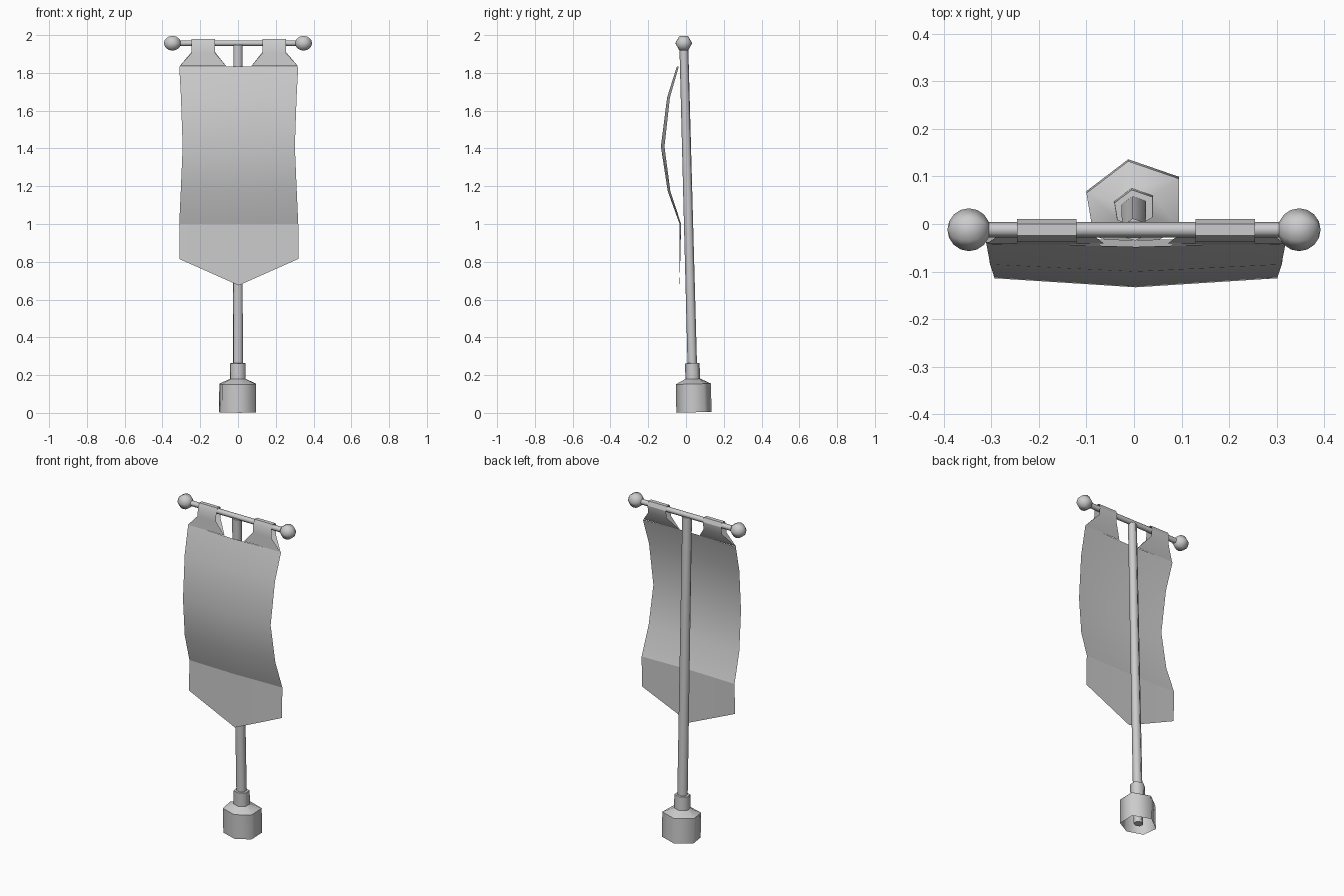
import bpy, bmesh, math
from mathutils import Matrix

if "Cube" in bpy.data.objects:
    bpy.data.objects.remove(bpy.data.objects["Cube"])

def finish(name, bm, angle, recalc=True):
    if recalc:
        bmesh.ops.recalc_face_normals(bm, faces=bm.faces)
    me = bpy.data.meshes.new(name)
    bm.to_mesh(me)
    bm.free()
    ob = bpy.data.objects.new(name, me)
    bpy.context.collection.objects.link(ob)
    bpy.ops.object.select_all(action='DESELECT')
    ob.select_set(True)
    bpy.context.view_layer.objects.active = ob
    bpy.ops.object.shade_smooth_by_angle(angle=math.radians(angle))
    return ob

def grid(name, rows, angle):
    """Sheet through equally long rows of points."""
    bm = bmesh.new()
    vs = [[bm.verts.new(p) for p in r] for r in rows]
    for a, b in zip(vs, vs[1:]):
        for i in range(len(a) - 1):
            bm.faces.new((a[i], b[i], b[i + 1], a[i + 1]))
    return finish(name, bm, angle, recalc=False)

# Slightly uneven hexagon shared by pole, collar and stand
HEX = [(.095, .06), (-.012, .097), (-.1, .03), (-.085, -.06), (.012, -.09), (.095, -.045)]
TILT = Matrix.Translation((0, .039, .003)) @ Matrix.Rotation(math.atan(.0265), 4, 'X')

def tube(name, profile, cap=False):
    bm = bmesh.new()
    rings = [[bm.verts.new((x * s, y * s, z)) for x, y in HEX] for s, z in profile]
    for a, b in zip(rings, rings[1:]):
        for i in range(6):
            j = (i + 1) % 6
            bm.faces.new((a[i], a[j], b[j], b[i]))
    if cap:
        bm.faces.new(rings[0])
        bm.faces.new(rings[-1])
        bmesh.ops.recalc_face_normals(bm, faces=bm.faces)
    bm.transform(TILT)
    finish(name, bm, 72, recalc=False)

# Leaning pole, collar and open-bottomed stand
tube("pole", [(.27, .01), (.25, 1.945)], cap=True)
tube("collar", [(.42, .165), (.41, .26), (.25, .261)])
tube("stand_shoulder", [(1, .15), (.42, .177)])
tube("stand_side", [(1, 0), (.99, .15)])

# Crossbar
BAR_Y, BAR_Z = -.012, 1.957
bm = bmesh.new()
bmesh.ops.create_cone(bm, cap_ends=True, segments=6, radius1=.016, radius2=.016, depth=.64)
bm.transform(Matrix.Translation((0, BAR_Y, BAR_Z)) @ Matrix.Rotation(math.pi / 2, 4, 'Y'))
finish("crossbar", bm, 65)

# End knobs
for side, s in (("left", -1), ("right", 1)):
    bm = bmesh.new()
    bmesh.ops.create_uvsphere(bm, u_segments=6, v_segments=8, radius=.045)
    bm.transform(Matrix.Translation((s * .347, BAR_Y, BAR_Z)) @ Matrix.Rotation(math.pi / 2, 4, 'Y'))
    finish("knob_" + side, bm, 65)

# Banner cloth: (z, y at sides, y at centre, half width)
CX = .004
CLOTH = [(1.835, -.038, -.048, .315), (1.67, -.085, -.1, .306), (1.41, -.114, -.133, .297),
         (1.175, -.083, -.097, .307), (1.0, -.026, -.034, .315), (.815, -.03, -.036, .315)]
rows = []
for z, ys, yc, w in CLOTH:
    tip = .675 if z < .9 else z
    rows.append([(CX + w * t, ys + (yc - ys) * (1 - abs(t)), z + (tip - z) * (1 - abs(t)))
                 for t in (-1, 0, 1)])
grid("banner_cloth", rows, 17.5)

# Hanging loops: (y, z, inner x, outer x), wrapped over the crossbar
LOOP = [(-.041, 1.836, .067, .313), (.003, 1.91, .125, .25), (.01, 1.955, .125, .25),
        (0, 1.98, .125, .25), (-.024, 1.98, .125, .25), (-.037, 1.955, .125, .25),
        (-.04, 1.905, .125, .25), (-.043, 1.836, .067, .313)]
for side, s in (("left", -1), ("right", 1)):
    rows = [[(CX + x * s, y, z) for x in ((a, b) if s > 0 else (b, a))] for y, z, a, b in LOOP]
    grid("hanging_loop_" + side, rows, 30)
